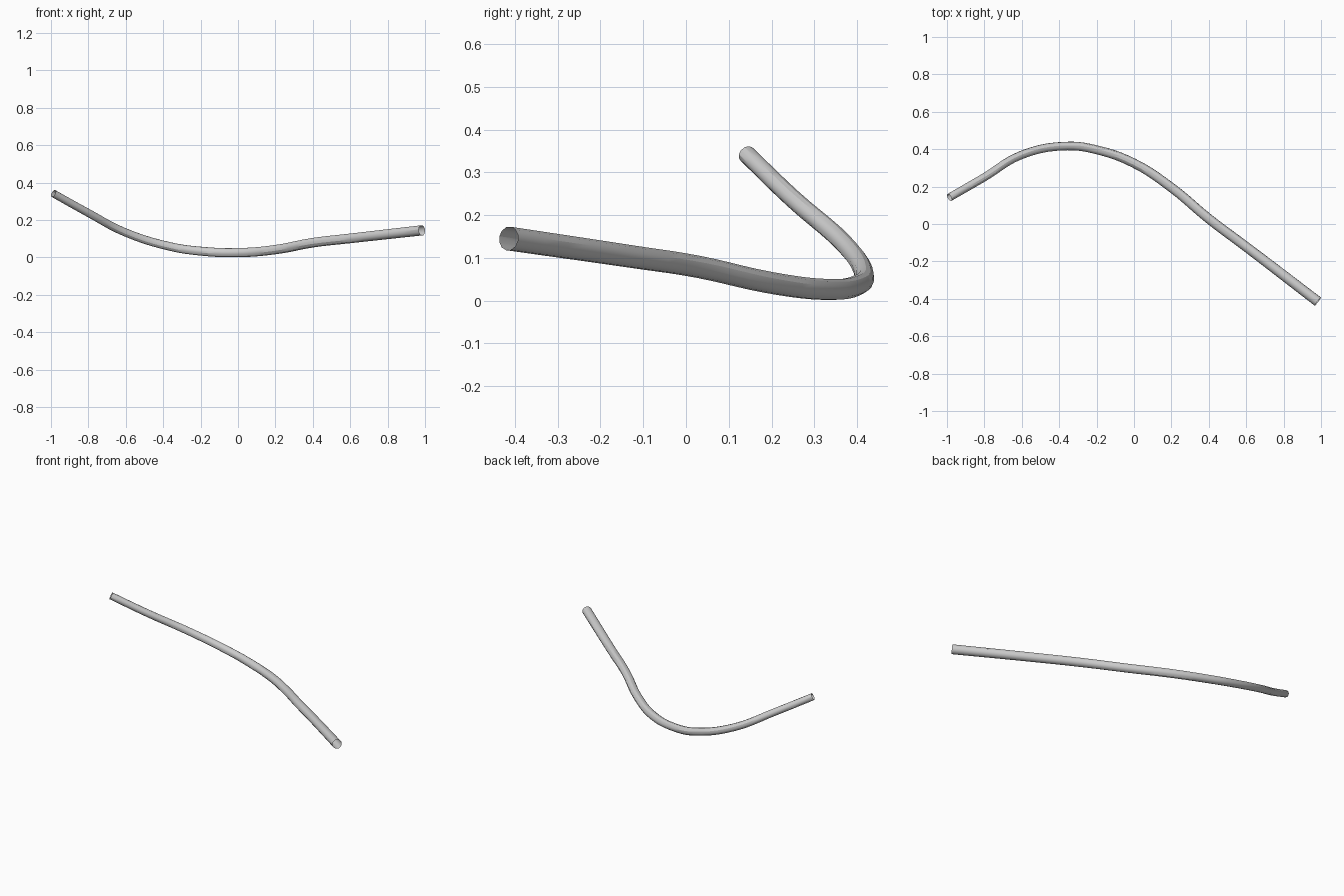
import bpy

if "Cube" in bpy.data.objects:
    bpy.data.objects.remove(bpy.data.objects["Cube"])

# Centreline of the bent tapering rod: x, y, z, radius
path = [
    (-0.987, 0.142, 0.342, 0.021),
    (-0.80, 0.250, 0.238, 0.0215),
    (-0.60, 0.370, 0.133, 0.022),
    (-0.36, 0.417, 0.058, 0.023),
    (-0.20, 0.397, 0.034, 0.024),
    (0.00, 0.325, 0.026, 0.025),
    (0.20, 0.195, 0.042, 0.0255),
    (0.40, 0.028, 0.079, 0.026),
    (0.60, -0.122, 0.102, 0.0265),
    (0.983, -0.415, 0.145, 0.028),
]

curve = bpy.data.curves.new("rod", "CURVE")
curve.dimensions = "3D"
curve.resolution_u = 5
curve.bevel_depth = 1.0       # point radius gives the true size
curve.bevel_resolution = 4
spline = curve.splines.new("BEZIER")
spline.bezier_points.add(len(path) - 1)
for p, (x, y, z, r) in zip(spline.bezier_points, path):
    p.co = (x, y, z)
    p.radius = r
    p.handle_left_type = p.handle_right_type = "AUTO"

# Rod swept along the path, open at both ends
rod = bpy.data.objects.new("rod", curve)
bpy.context.collection.objects.link(rod)
bpy.context.view_layer.objects.active = rod
rod.select_set(True)
bpy.ops.object.convert(target="MESH")
bpy.ops.object.shade_smooth_by_angle()
